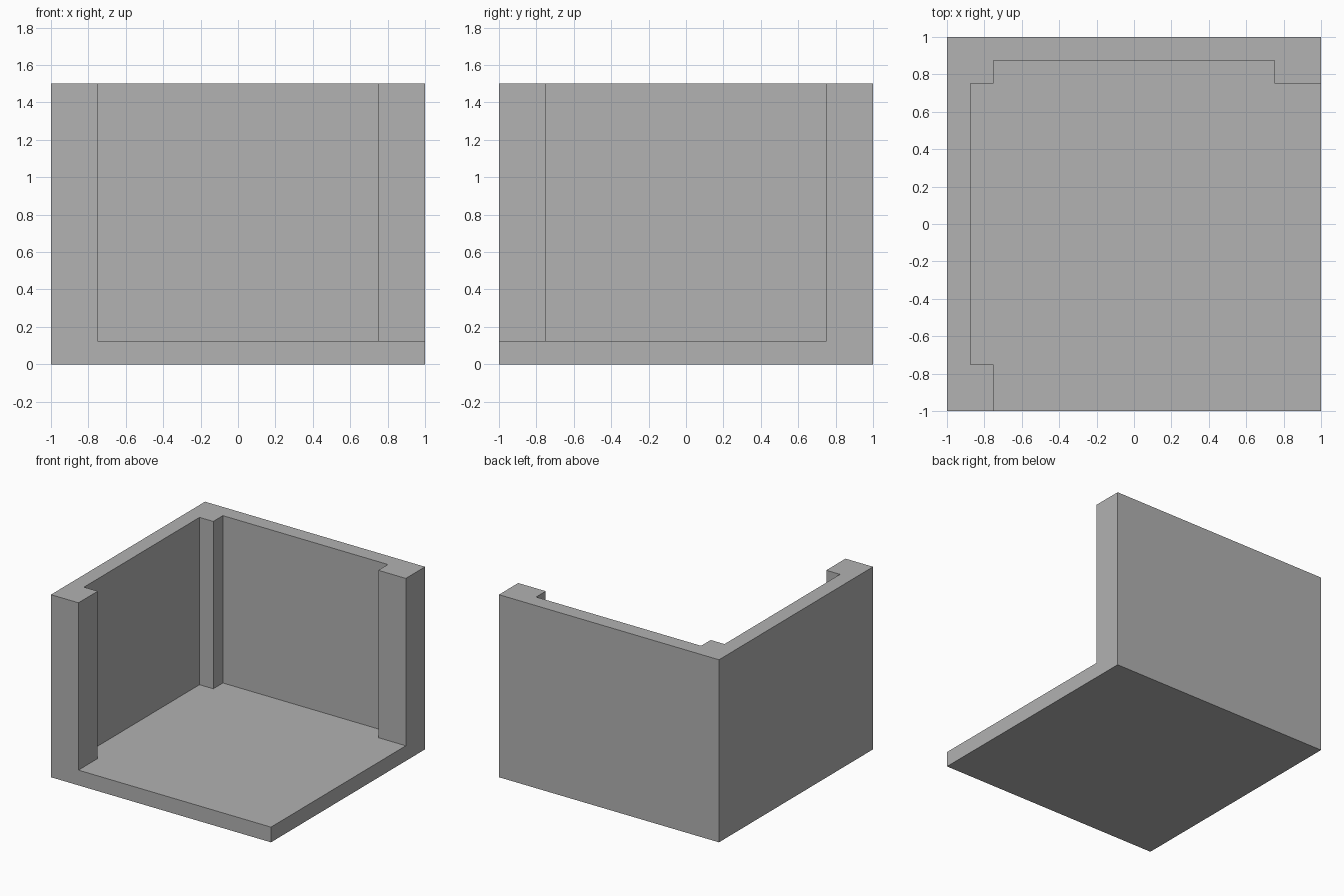
import bpy
import bmesh

if "Cube" in bpy.data.objects:
    bpy.data.objects.remove(bpy.data.objects["Cube"], do_unlink=True)

HEIGHT, FLOOR = 1.5, 0.125
WALL = 0.875    # inner face of the walls
POST = 0.75     # inner face of the corner posts
OUT = 1.2       # cutter overshoot past the open sides

grey = bpy.data.materials.new("plain grey")
grey.use_nodes = True
colour = (0.445, 0.445, 0.445, 1)
grey.diffuse_color = colour
grey.node_tree.nodes["Principled BSDF"].inputs["Base Color"].default_value = colour


def prism(name, profile, bottom, top):
    """Extrude a flat outline upwards into a solid."""
    bm = bmesh.new()
    face = bm.faces.new([bm.verts.new((x, y, bottom)) for x, y in profile])
    lifted = bmesh.ops.extrude_face_region(bm, geom=[face])["geom"]
    verts = [v for v in lifted if isinstance(v, bmesh.types.BMVert)]
    bmesh.ops.translate(bm, verts=verts, vec=(0, 0, top - bottom))
    bmesh.ops.recalc_face_normals(bm, faces=bm.faces)
    mesh = bpy.data.meshes.new(name)
    bm.to_mesh(mesh)
    bm.free()
    mesh.materials.append(grey)
    obj = bpy.data.objects.new(name, mesh)
    bpy.context.collection.objects.link(obj)
    return obj


# Solid block that becomes the floor, two walls and three corner posts
shell = prism("corner_room_shell", [(-1, -1), (1, -1), (1, 1), (-1, 1)], 0, HEIGHT)

# Room space, open to the front and the left, stepped around the posts
room = [(-POST, -OUT), (OUT, -OUT), (OUT, POST), (POST, POST), (POST, WALL),
        (-POST, WALL), (-POST, POST), (-WALL, POST), (-WALL, -POST), (-POST, -POST)]
cutter = prism("room_cutter", room, FLOOR, HEIGHT + 0.2)
cutter.hide_render = True

# Carve the room out of the block
carve = shell.modifiers.new("carve_room", "BOOLEAN")
carve.operation = "DIFFERENCE"
carve.solver = "EXACT"
carve.object = cutter
bpy.context.view_layer.objects.active = shell
bpy.ops.object.modifier_apply(modifier=carve.name)
bpy.data.objects.remove(cutter, do_unlink=True)
